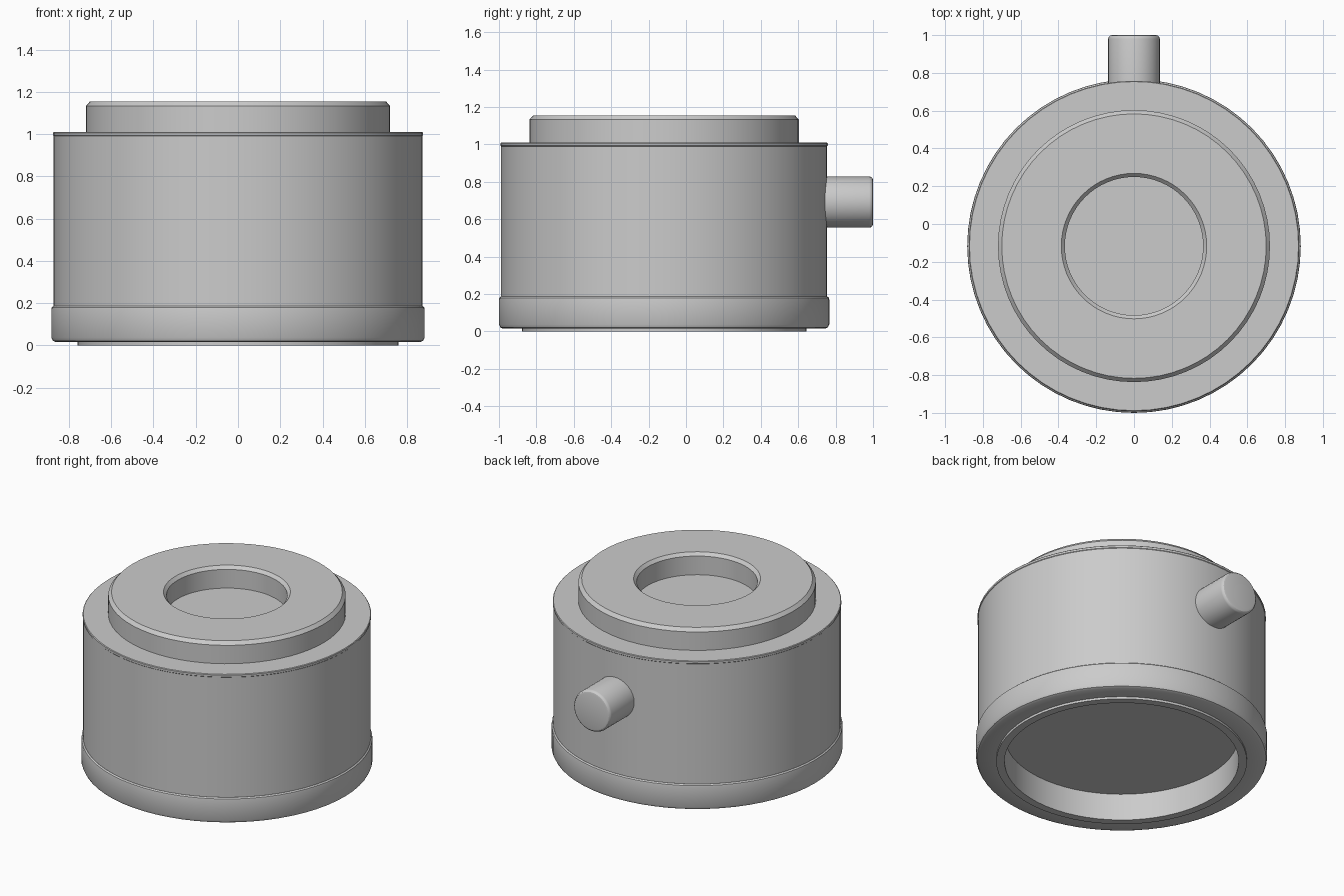
import bpy, bmesh, math
from mathutils import Matrix

if "Cube" in bpy.data.objects:
    bpy.data.objects.remove(bpy.data.objects["Cube"])

CY = -0.117  # axis of the round housing

grey = bpy.data.materials.new("plain grey")
grey.diffuse_color = (0.6, 0.6, 0.6, 1)
grey.use_nodes = True
grey.node_tree.nodes["Principled BSDF"].inputs["Base Color"].default_value = grey.diffuse_color


def lathe(name, profile, sides, matrix):
    """Spin (radius, height) points around z; radius 0 makes a pole."""
    bm = bmesh.new()
    rings = []
    for r, z in profile:
        count = sides if r > 0 else 1
        rings.append([bm.verts.new((r * math.cos(2 * math.pi * i / sides),
                                    r * math.sin(2 * math.pi * i / sides), z))
                      for i in range(count)])
    for a, b in zip(rings, rings[1:]):
        for i in range(sides):
            j = (i + 1) % sides
            if len(a) == 1:
                bm.faces.new((a[0], b[j], b[i]))
            elif len(b) == 1:
                bm.faces.new((a[i], a[j], b[0]))
            else:
                bm.faces.new((a[i], a[j], b[j], b[i]))
    bmesh.ops.recalc_face_normals(bm, faces=bm.faces)
    mesh = bpy.data.meshes.new(name)
    bm.to_mesh(mesh)
    bm.free()
    mesh.materials.append(grey)
    obj = bpy.data.objects.new(name, mesh)
    obj.matrix_world = matrix
    bpy.context.collection.objects.link(obj)
    bpy.ops.object.select_all(action='DESELECT')
    obj.select_set(True)
    bpy.context.view_layer.objects.active = obj
    bpy.ops.object.shade_smooth_by_angle(angle=math.radians(30))
    return obj


upright = Matrix.Translation((0, CY, 0))

# One closed shell: shallow underside cavity, lip, base ring, body, collar
# and the round recess in the top
lathe("housing", [
    (0, 0.18), (0.71, 0.18), (0.71, 0.0), (0.76, 0.0), (0.76, 0.015),
    (0.862, 0.015), (0.876, 0.022), (0.883, 0.037),
    (0.883, 0.17), (0.881, 0.18), (0.873, 0.187),
    (0.872, 0.187), (0.872, 0.99), (0.875, 0.993), (0.875, 1.006),
    (0.871, 1.01), (0.72, 1.01), (0.72, 1.133), (0.70, 1.155),
    (0.385, 1.155), (0.366, 1.135), (0.366, 1.01), (0, 1.01),
], 64, upright)

# Side pin pointing backwards, with a rounded end
R, L, B = 0.137, 1.0, 0.02
end = [(R - B + B * math.cos(math.radians(a)), L - B + B * math.sin(math.radians(a)))
       for a in (0, 30, 60, 90)]
lathe("side_pin", [(0, 0.70), (R, 0.70)] + end + [(0, L)], 32,
      Matrix.Translation((0, 0, 0.692)) @ Matrix.Rotation(-math.pi / 2, 4, 'X'))
